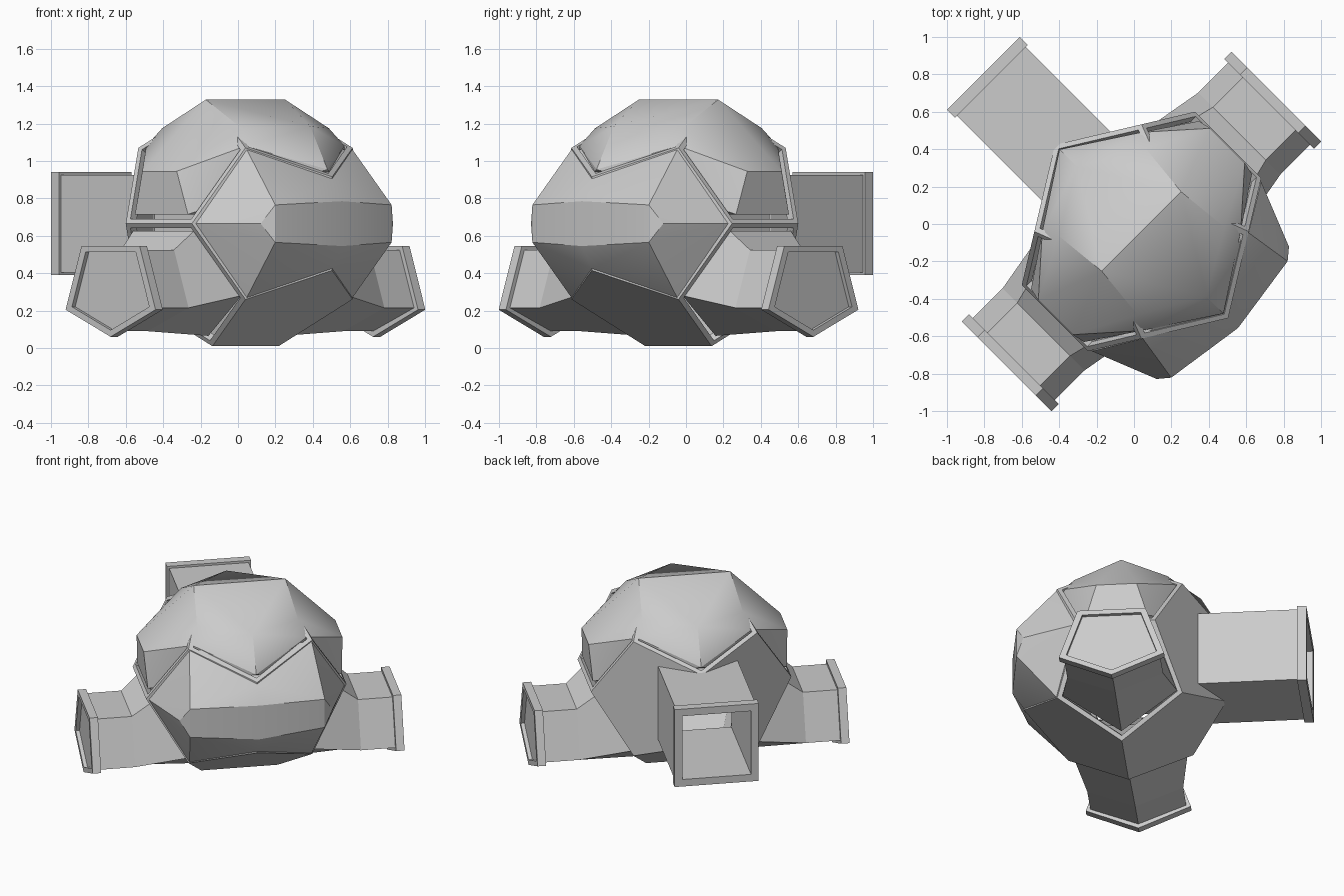
import bpy, bmesh, math
from mathutils import Matrix, Vector

cube = bpy.data.objects.get("Cube")
if cube:
    bpy.data.objects.remove(cube, do_unlink=True)

GREY = (0.6, 0.6, 0.6, 1.0)
mat = bpy.data.materials.new("plain grey")
mat.use_nodes = True
mat.diffuse_color = GREY
mat.node_tree.nodes["Principled BSDF"].inputs["Base Color"].default_value = GREY

# Parts are made with their nose along +x, then turned and lifted into place
PLACE = Matrix.Translation((0.04, -0.04, 0.665)) @ Matrix.Rotation(math.radians(-45), 4, "Z")
SIGNS = (1, -1)


def make(name, bm, smooth=None):
    bmesh.ops.recalc_face_normals(bm, faces=bm.faces[:])
    me = bpy.data.meshes.new(name)
    bm.to_mesh(me)
    bm.free()
    me.transform(PLACE)
    me.materials.append(mat)
    ob = bpy.data.objects.new(name, me)
    bpy.context.collection.objects.link(ob)
    if smooth:
        bpy.ops.object.select_all(action="DESELECT")
        ob.select_set(True)
        bpy.context.view_layer.objects.active = ob
        bpy.ops.object.shade_smooth_by_angle(angle=math.radians(smooth))
    return ob


def hull(points):
    bm = bmesh.new()
    for p in points:
        bm.verts.new(p)
    res = bmesh.ops.convex_hull(bm, input=bm.verts[:])
    loose = [v for v in bm.verts if not v.link_faces]
    bmesh.ops.delete(bm, geom=loose, context="VERTS")
    bmesh.ops.dissolve_limit(bm, angle_limit=0.02, verts=bm.verts[:], edges=bm.edges[:])
    return bm


def loft(rings, cap):
    bm = bmesh.new()
    loops = [[bm.verts.new(p) for p in ring] for ring in rings]
    for a, b in zip(loops, loops[1:]):
        for i in range(len(a)):
            j = (i + 1) % len(a)
            bm.faces.new((a[i], a[j], b[j], b[i]))
    if cap:
        bm.faces.new(loops[-1])
    return bm


def mirrored(x, y, z, axes):
    """All sign variants of a point over the named axes."""
    return {(x * a, y * b, z * c)
            for a in (SIGNS if "x" in axes else (1,))
            for b in (SIGNS if "y" in axes else (1,))
            for c in (SIGNS if "z" in axes else (1,))}


# Body shell: dodecahedron, open where the lid, nose and side ducts sit
PHI = (1 + math.sqrt(5)) / 2
s = 0.405
lo, hi = s / PHI, s * PHI
corners = set()
for p in ((s, s, s), (0, lo, hi), (lo, hi, 0), (hi, 0, lo)):
    corners |= mirrored(*p, "xyz")
bm = hull(corners)
bmesh.ops.recalc_face_normals(bm, faces=bm.faces[:])
openings = [f for f in bm.faces if f.normal.x > -0.8 and f.normal.z > -0.8]
bmesh.ops.inset_individual(bm, faces=openings, thickness=0.035)
bmesh.ops.delete(bm, geom=openings, context="FACES")
shell = make("body_shell", bm)

# Square port cut through the back of the shell
bm = bmesh.new()
bmesh.ops.create_cube(bm, size=1, matrix=Matrix.Translation((-0.6, 0, 0)) @ Matrix.Diagonal((0.5, 0.48, 0.48, 1)))
cutter = make("port_cutter", bm)
cutter.hide_render = True
cutter.hide_viewport = True
cutter.display_type = "WIRE"
thick = shell.modifiers.new("thickness", "SOLIDIFY")
thick.thickness = 0.05
thick.offset = -1
cut = shell.modifiers.new("port", "BOOLEAN")
cut.operation = "DIFFERENCE"
cut.solver = "EXACT"
cut.object = cutter

# Faceted lid over the top four faces
lid = set()
for p in ((0.2, 0.635, 0.05), (0.375, 0.375, 0.415), (0.62, 0, 0.29), (0, 0.3, 0.663),
          (0.49, 0, 0.52), (0.13, 0.65, 0.28), (0.3, 0.33, 0.51)):
    lid |= mirrored(*p, "xy")
make("lid", hull(lid), 25)

# Bulging nose over the two front faces
nose = set()
for p in ((0.655, 0, 0.24), (0.41, 0.4, 0.395), (0.265, 0.64, 0),
          (0.615, 0.5, 0), (0.665, 0.44, 0.1), (0.73, 0, 0.12)):
    nose |= mirrored(*p, "yz")
make("nose", hull(nose), 25)


# Five-sided side ducts with collar and recessed end panel
def pentagon(top, mid, z_top, z_mid, z_low):
    return [(-top, z_top), (top, z_top), (mid, z_mid), (0, z_low), (-mid, z_mid)]


TUBE = pentagon(0.2, 0.31, -0.14, -0.45, -0.575)
COLLAR = pentagon(0.22, 0.34, -0.12, -0.46, -0.605)
PANEL = [(x * 0.86, -0.35 + (z + 0.35) * 0.86) for x, z in COLLAR]
ROOT = pentagon(0.23, 0.37, -0.04, -0.385, -0.6)
ROOT_Y = (0.62, 0.62, 0.4, 0.28, 0.4)

for side, label in ((1, "left"), (-1, "right")):
    rings = [[(x, side * y, z) for (x, z), y in zip(ROOT, ROOT_Y)]]
    for section, y in ((TUBE, 0.74), (TUBE, 0.965), (COLLAR, 0.965), (COLLAR, 1.02),
                       (PANEL, 1.02), (PANEL, 0.995)):
        rings.append([(x, side * y, z) for x, z in section])
    make(label + "_duct", loft(rings, True))

# Square back duct, open through its whole length
rings = []
for half, x in ((0.26, -0.46), (0.26, -1.135), (0.275, -1.135), (0.275, -1.195),
                (0.225, -1.195), (0.225, -0.46), (0.26, -0.46)):
    rings.append([(x, half * a, half * b) for a, b in ((1, 1), (-1, 1), (-1, -1), (1, -1))])
make("back_duct", loft(rings, False))
